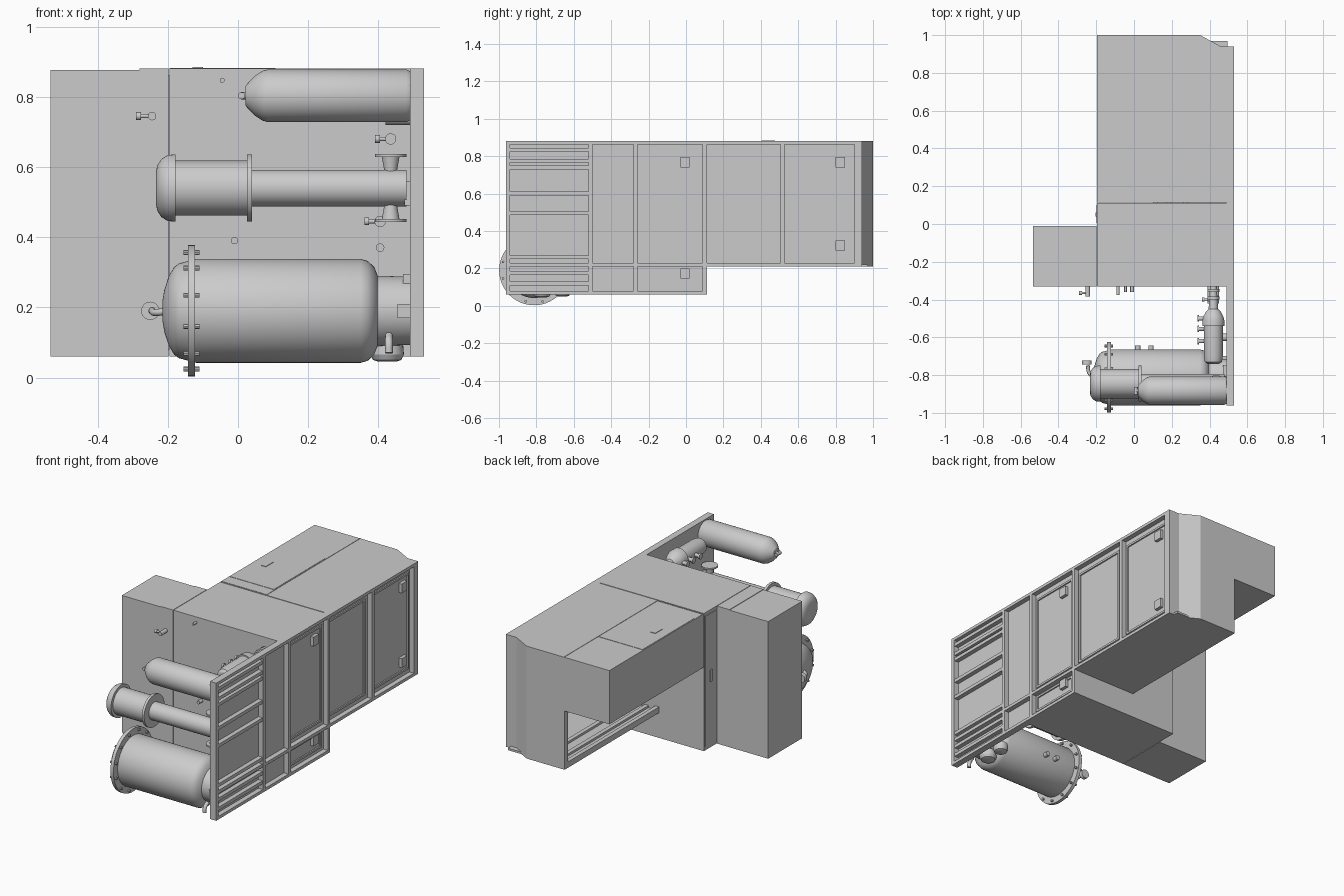
import bpy, bmesh, math
from mathutils import Matrix, Vector


def finish(name, bm, smooth=False):
    bmesh.ops.recalc_face_normals(bm, faces=bm.faces)
    me = bpy.data.meshes.new(name)
    bm.to_mesh(me)
    bm.free()
    if smooth:
        me.shade_smooth()
        me.set_sharp_from_angle(angle=math.radians(32))
    ob = bpy.data.objects.new(name, me)
    bpy.context.collection.objects.link(ob)
    return ob


def boxes(name, items):
    """One object from (x0, x1, y0, y1, z0, z1) blocks."""
    bm = bmesh.new()
    for x0, x1, y0, y1, z0, z1 in items:
        m = Matrix.Translation(((x0 + x1) / 2, (y0 + y1) / 2, (z0 + z1) / 2)) @ \
            Matrix.Diagonal((x1 - x0, y1 - y0, z1 - z0, 1))
        bmesh.ops.create_cube(bm, size=1, matrix=m)
    return finish(name, bm)


def prism(name, pts, z0, z1):
    bm = bmesh.new()
    f = bm.faces.new([bm.verts.new((x, y, z0)) for x, y in pts])
    r = bmesh.ops.extrude_face_region(bm, geom=[f])
    bmesh.ops.translate(bm, vec=(0, 0, z1 - z0),
                        verts=[v for v in r['geom'] if isinstance(v, bmesh.types.BMVert)])
    return finish(name, bm)


AXES = {'x': Vector((1, 0, 0)), 'y': Vector((0, 1, 0)), 'z': Vector((0, 0, 1))}


def lathe(name, origin, axis, profile, n=40):
    """Turned part: profile of (distance along axis, radius), capped at both ends."""
    bm = bmesh.new()
    rot = Vector((0, 0, 1)).rotation_difference(AXES[axis]).to_matrix()
    rings = []
    for t, r in profile:
        rings.append([bm.verts.new(Vector(origin) + rot @ Vector(
            (r * math.cos(2 * math.pi * i / n), r * math.sin(2 * math.pi * i / n), t)))
            for i in range(n)])
    for a, b in zip(rings, rings[1:]):
        for i in range(n):
            bm.faces.new((a[i], a[(i + 1) % n], b[(i + 1) % n], b[i]))
    bm.faces.new(rings[0])
    bm.faces.new(rings[-1])
    return finish(name, bm, True)


def rod(name, origin, axis, length, r, n=20):
    return lathe(name, origin, axis, [(0, r), (length, r)], n)


def pipe(name, pts, r):
    cu = bpy.data.curves.new(name, 'CURVE')
    cu.dimensions = '3D'
    cu.bevel_depth, cu.bevel_resolution, cu.use_fill_caps = r, 4, True
    sp = cu.splines.new('BEZIER')
    sp.bezier_points.add(len(pts) - 1)
    for p, co in zip(sp.bezier_points, pts):
        p.co = co
        p.handle_left_type = p.handle_right_type = 'AUTO'
    ob = bpy.data.objects.new(name, cu)
    bpy.context.collection.objects.link(ob)


# Cabinets
boxes("front_cabinet", [(-0.195, 0.495, -0.33, 0.11, 0.06, 0.88)])
boxes("side_cabinet", [(-0.535, -0.28, -0.33, -0.01, 0.06, 0.877),
                       (-0.28, -0.198, -0.33, -0.01, 0.06, 0.88)])
prism("rear_upper_cabinet", [(-0.195, 0.115), (0.495, 0.115), (0.495, 0.90), (0.53, 0.90),
      (0.53, 0.94), (0.46, 0.94), (0.35, 1.0), (-0.195, 1.0)], 0.56, 0.88)
prism("rear_end_wall", [(0.10, 0.97), (0.34, 0.97), (0.45, 0.90), (0.53, 0.90),
      (0.53, 0.94), (0.46, 0.94), (0.35, 1.0), (0.10, 1.0)], 0.21, 0.56)
boxes("rear_bay_floor", [(0.10, 0.495, 0.11, 0.97, 0.21, 0.222),
                         (0.10, 0.125, 0.11, 0.97, 0.222, 0.245),
                         (0.17, 0.195, 0.11, 0.97, 0.222, 0.235),
                         (0.26, 0.285, 0.11, 0.97, 0.222, 0.235)])

# Hatch, seams and handles on the cabinets
seam = 0.002
boxes("roof_hatch", [(-0.19, 0.10, 0.195, 0.68, 0.88, 0.882)])
boxes("roof_seams", [(0.103, 0.107, 0.12, 1.0, 0.879, 0.882),
                     (-0.195, 0.105, 0.118, 0.122, 0.879, 0.882)])
boxes("hatch_handle", [(-0.13, -0.10, 0.405, 0.475, 0.88, 0.885)])
boxes("side_door", [(-0.199, -0.195, 0.005, 0.10, 0.08, 0.86)])
boxes("side_door_handle", [(-0.204, -0.198, 0.04, 0.06, 0.455, 0.525)])

# Right-hand wall: sheet plus frame of posts and rails
boxes("wall_sheet", [(0.49, 0.50, -0.955, 0.11, 0.065, 0.875),
                     (0.49, 0.50, 0.10, 0.93, 0.215, 0.875)])
posts = [(y, y + 0.022, 0.06) for y in (-0.962, -0.522, -0.282, 0.089)]
posts += [(y, y + 0.022, 0.21) for y in (0.505, 0.91)]
boxes("wall_posts", [(0.49, 0.53, a, b, z, 0.88) for a, b, z in posts])
boxes("wall_rails", [(0.49, 0.53, -0.96, 0.93, 0.862, 0.88),
                     (0.49, 0.53, -0.96, 0.11, 0.06, 0.078),
                     (0.49, 0.53, -0.50, 0.93, 0.21, 0.228)])
boxes("bay_rails", [(0.495, 0.527, -0.95, -0.51, z, z + 0.02)
                    for z in (0.11, 0.165, 0.21, 0.25, 0.485, 0.59, 0.73, 0.765, 0.825)])
frames = []
for y0, y1, z0, z1 in ((-0.25, 0.065, 0.255, 0.83), (0.12, 0.475, 0.255, 0.83),
                       (0.535, 0.885, 0.255, 0.83), (-0.25, 0.065, 0.10, 0.20)):
    t = 0.012
    frames += [(0.50, 0.508, y0, y1, z0, z0 + t), (0.50, 0.508, y0, y1, z1 - t, z1),
               (0.50, 0.508, y0, y0 + t, z0, z1), (0.50, 0.508, y1 - t, y1, z0, z1)]
boxes("wall_panel_borders", frames)
boxes("wall_gussets", [(0.50, 0.52, y, y + 0.05, z, z + 0.055) for y, z in
                       ((-0.03, 0.74), (-0.03, 0.145), (0.80, 0.74), (0.80, 0.295))])

# Large lower tank with bolted flange
Y1, Z1 = -0.812, 0.19
lathe("large_tank", (0, Y1, Z1), 'x', [(-0.215, 0.03), (-0.21, 0.06), (-0.197, 0.1),
      (-0.182, 0.125), (-0.168, 0.135), (-0.12, 0.148), (0.35, 0.148), (0.37, 0.142),
      (0.388, 0.125), (0.398, 0.10), (0.495, 0.097)], 56)
lathe("large_tank_flange", (0, Y1, Z1), 'x', [(-0.142, 0.17), (-0.142, 0.187), (-0.122, 0.187),
      (-0.122, 0.17)], 56)
for i in range(12):
    a = math.radians(15 + 30 * i)
    rod("flange_bolt", (-0.155, Y1 + 0.172 * math.cos(a), Z1 + 0.172 * math.sin(a)),
        'x', 0.045, 0.007, 8)
pipe("tank_inlet_pipe", [(-0.20, Y1, Z1), (-0.235, Y1 + 0.02, 0.185), (-0.245, -0.75, 0.19)], 0.010)
rod("tank_inlet_gauge", (-0.25, -0.745, 0.19), 'y', 0.022, 0.026, 24)
boxes("tank_brackets", [(0.455, 0.495, -0.925, -0.70, 0.17, 0.21),
                        (0.47, 0.495, -0.87, -0.75, 0.24, 0.295)])
lathe("tank_drain_bowl", (0.425, -0.77, 0), 'z', [(0.045, 0.025), (0.05, 0.04), (0.065, 0.048),
      (0.10, 0.045)], 28)
lathe("tank_drain_bowl_rear", (0.425, -0.66, 0), 'z', [(0.05, 0.025), (0.055, 0.036),
      (0.07, 0.042), (0.10, 0.04)], 28)
pipe("tank_drain_pipe", [(0.43, -0.90, 0.12), (0.43, -0.925, 0.10), (0.43, -0.93, 0.07)], 0.011)
for x in (0.02, 0.09):
    rod("tank_rear_nozzle", (x, Y1 + 0.14, 0.16), 'y', 0.03, 0.014)

# Middle filter vessel and pipe
Y2, Z2 = -0.845, 0.54
lathe("middle_vessel", (0, Y2, Z2), 'x', [(-0.234, 0.045), (-0.230, 0.065), (-0.218, 0.083),
      (-0.20, 0.094), (-0.178, 0.096), (-0.178, 0.078), (0.025, 0.078), (0.025, 0.096),
      (0.04, 0.096), (0.04, 0.052), (0.48, 0.052)], 48)
boxes("middle_vessel_bracket", [(0.475, 0.495, Y2 - 0.04, Y2 + 0.04, 0.49, 0.56)])
for s in (1, -1):
    lathe("pipe_branch", (0.435, Y2, Z2), 'z', [(s * 0.03, 0.017), (s * 0.055, 0.019),
          (s * 0.088, 0.025), (s * 0.088, 0.045), (s * 0.097, 0.045)], 28)

# Upper gas cylinder
Y3, Z3 = -0.882, 0.803
lathe("upper_cylinder", (0, Y3, Z3), 'x', [(0.022, 0.028), (0.026, 0.034), (0.05, 0.058),
      (0.07, 0.071), (0.085, 0.075), (0.48, 0.075), (0.49, 0.070)], 44)
rod("cylinder_valve", (0.008, Y3, Z3), 'x', 0.02, 0.011)
rod("cylinder_outlet", (0.010, Y3 - 0.02, Z3), 'y', 0.04, 0.010)

# Pump behind the cylinder
XP, ZP = 0.42, 0.80
lathe("pump_body", (XP, 0, ZP), 'y', [(-0.74, 0.03), (-0.73, 0.045), (-0.70, 0.05), (-0.54, 0.05),
      (-0.54, 0.058), (-0.51, 0.058), (-0.49, 0.053), (-0.465, 0.04), (-0.45, 0.025),
      (-0.33, 0.018)], 32)
for y in (-0.50, -0.555, -0.62):
    lathe("pump_nozzle", (0, y, ZP), 'x', [(0.335, 0.017), (0.345, 0.017), (0.345, 0.011),
          (0.385, 0.011)], 20)
for y in (-0.40, -0.36):
    rod("pump_collar", (XP, y, ZP), 'y', 0.015, 0.032)
rod("pump_foot", (XP, -0.60, 0.74), 'x', 0.075, 0.02)

# Stub pipes and valves on the cabinet front
for x, z, r, y in ((-0.245, 0.745, 0.012, -0.385), (-0.045, 0.847, 0.007, -0.36),
                   (-0.01, 0.39, 0.010, -0.36), (0.405, 0.37, 0.012, -0.36),
                   (0.435, 0.68, 0.016, -0.42), (0.405, 0.445, 0.016, -0.42)):
    rod("wall_stub", (x, y, z), 'y', -0.325 - y, r)
    if r > 0.01 and z > 0.4:
        rod("valve_stem", (x - 0.045, y + 0.02, z), 'x', 0.045, 0.006, 12)
        rod("valve_knob", (x - 0.045, y + 0.02, z), 'x', 0.014, 0.011, 16)
rod("wall_sensor", (-0.085, -0.375, 0.30), 'y', 0.05, 0.008)
